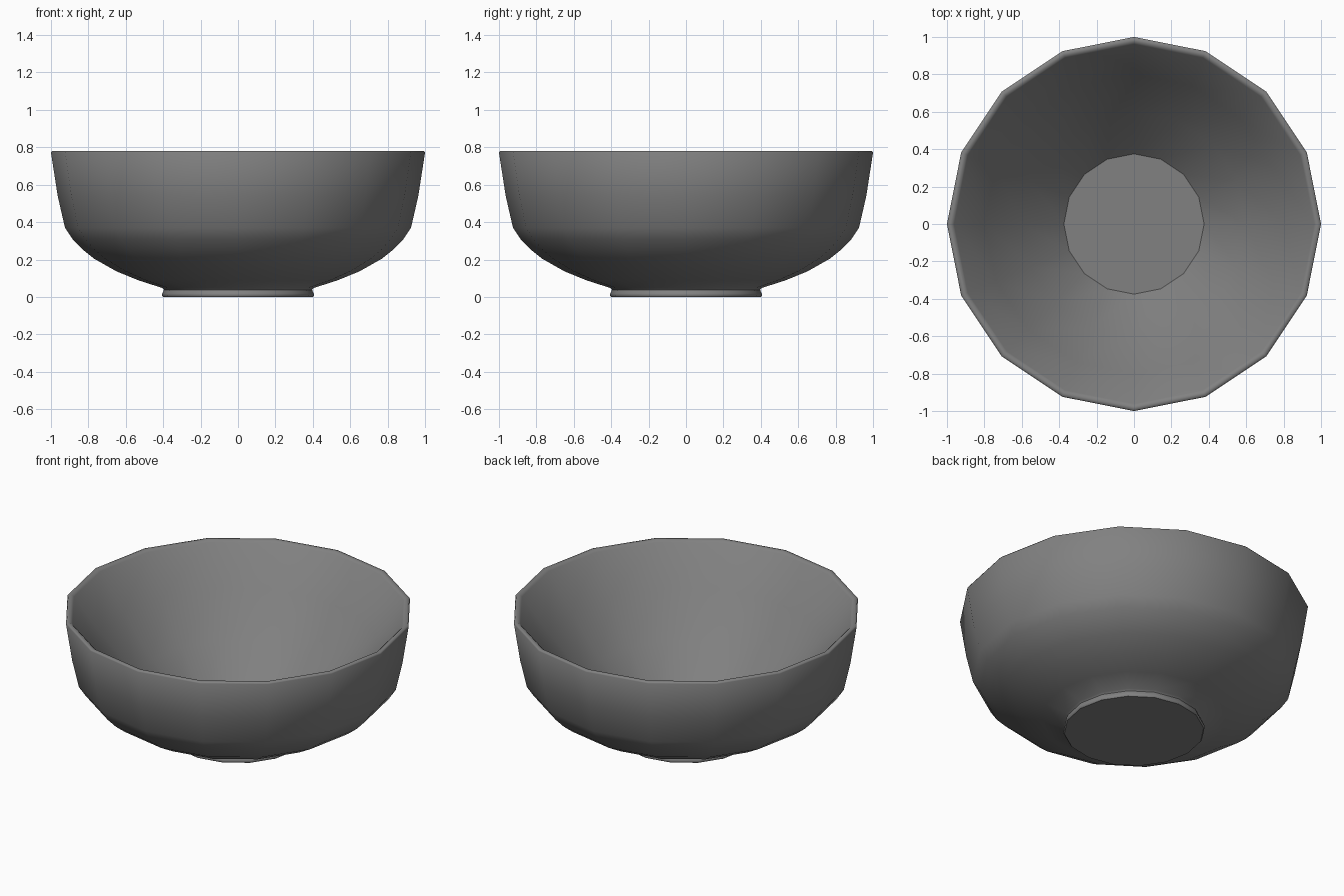
import bpy
import bmesh
from math import cos, sin, tau

cube = bpy.data.objects.get("Cube")
if cube:
    bpy.data.objects.remove(cube, do_unlink=True)

SIDES = 16

# Glazed grey material
grey = bpy.data.materials.new("Grey glaze")
colour = (0.22, 0.22, 0.22, 1)
grey.use_nodes = True
grey.diffuse_color = colour
grey.node_tree.nodes["Principled BSDF"].inputs["Base Color"].default_value = colour

# Profile (radius, height) from the base, up the outside, over the rim and down inside
foot = [(0.4, 0.0), (0.407, 0.008), (0.405, 0.018), (0.396, 0.038)]
outside = [(0.405, 0.048), (0.53, 0.088), (0.65, 0.137), (0.77, 0.205), (0.83, 0.253),
           (0.885, 0.31), (0.925, 0.37), (0.964, 0.54)]
rim = [(1.0, 0.772), (0.995, 0.78), (0.975, 0.78), (0.962, 0.768)]
# The inner wall is an almost straight funnel
inside = [(0.8, 0.55), (0.6, 0.31), (0.375, 0.08)]
profile = foot + outside + rim + inside


def lathe(name, points, sharp_rings):
    """Turn a profile into a closed solid with flat end caps."""
    bm = bmesh.new()
    rings = [[bm.verts.new((r * cos(tau * i / SIDES), r * sin(tau * i / SIDES), z))
              for i in range(SIDES)] for r, z in points]
    for low, high in zip(rings, rings[1:]):
        for i in range(SIDES):
            j = (i + 1) % SIDES
            bm.faces.new((low[i], low[j], high[j], high[i]))
    bm.faces.new(rings[0][::-1])
    bm.faces.new(rings[-1])
    for face in bm.faces:
        face.smooth = True
    # Crisp edges around the base, the foot joint and the floor
    for k in sharp_rings:
        for i in range(SIDES):
            bm.edges.get((rings[k][i], rings[k][(i + 1) % SIDES])).smooth = False
    mesh = bpy.data.meshes.new(name)
    bm.to_mesh(mesh)
    bm.free()
    mesh.materials.append(grey)
    obj = bpy.data.objects.new(name, mesh)
    bpy.context.collection.objects.link(obj)
    return obj


lathe("bowl", profile, (0, len(foot) - 1, len(profile) - 1))
